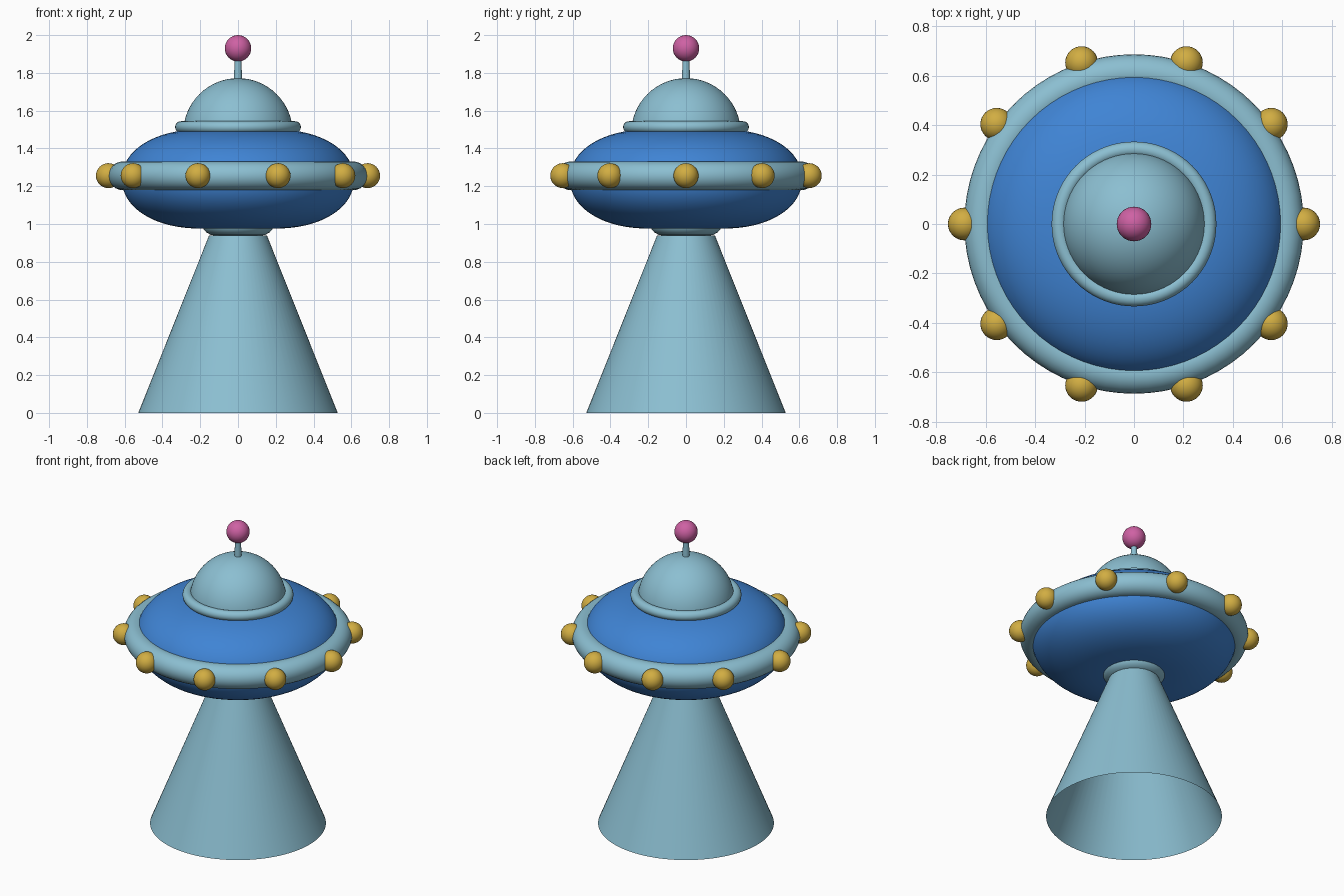
import bpy
import math

cube = bpy.data.objects.get("Cube")
if cube:
    bpy.data.objects.remove(cube, do_unlink=True)


def material(name, rgb):
    mat = bpy.data.materials.new(name)
    mat.use_nodes = True
    mat.diffuse_color = (*rgb, 1)
    mat.node_tree.nodes["Principled BSDF"].inputs["Base Color"].default_value = (*rgb, 1)
    return mat


PALE = material("pale blue", (0.26, 0.52, 0.64))
BLUE = material("strong blue", (0.05, 0.23, 0.66))
GOLD = material("gold", (0.64, 0.42, 0.055))
PINK = material("pink", (0.62, 0.12, 0.37))


def finish(obj, name, mat):
    """Name, colour and smooth a part."""
    obj.name = obj.data.name = name
    obj.data.materials.clear()
    obj.data.materials.append(mat)
    bpy.ops.object.select_all(action='DESELECT')
    obj.select_set(True)
    bpy.context.view_layer.objects.active = obj
    bpy.ops.object.shade_smooth_by_angle(angle=math.radians(40))
    return obj


def lathe(name, profile, mat, segments=72):
    """Spin an (r, z) profile, listed bottom to top, around the z axis."""
    verts, rings, faces = [], [], []
    for r, z in profile:
        count = 1 if r < 1e-6 else segments
        rings.append([len(verts) + i for i in range(count)])
        for i in range(count):
            a = 2 * math.pi * i / segments
            verts.append((r * math.cos(a), r * math.sin(a), z))
    for low, high in zip(rings, rings[1:]):
        for i in range(segments):
            j = (i + 1) % segments
            if len(low) == 1:
                faces.append((low[0], high[j], high[i]))
            elif len(high) == 1:
                faces.append((low[i], low[j], high[0]))
            else:
                faces.append((low[i], low[j], high[j], high[i]))
    mesh = bpy.data.meshes.new(name)
    mesh.from_pydata(verts, [], faces)
    obj = bpy.data.objects.new(name, mesh)
    bpy.context.collection.objects.link(obj)
    return finish(obj, name, mat)


def ring(name, major, minor, z, mat):
    bpy.ops.mesh.primitive_torus_add(major_radius=major, minor_radius=minor, location=(0, 0, z),
                                     major_segments=72, minor_segments=24)
    return finish(bpy.context.object, name, mat)


def ball(name, radius, location, mat):
    bpy.ops.mesh.primitive_uv_sphere_add(radius=radius, location=location,
                                         segments=32, ring_count=16)
    return finish(bpy.context.object, name, mat)


# Open beam cone, hollow underneath
lathe("beam_cone", [(0.528, 0), (0.153, 0.94)], PALE)

# Rounded collar where the beam leaves the hull
collar = [(0, 0.938), (0.12, 0.938), (0.145, 0.943), (0.168, 0.956),
          (0.184, 0.975), (0.19, 1.0)]
lathe("beam_collar", collar, PALE)

# Saucer hull: flat in the middle with an elliptical rim
hull = [(0, 0.976)]
for i in range(33):
    t = -math.pi / 2 + math.pi * i / 32
    c, s = max(math.cos(t), 0), math.sin(t)
    hull.append((0.2 + 0.415 * c ** 0.95,
                 1.238 + 0.262 * math.copysign(abs(s) ** 0.95, s)))
hull.append((0, 1.5))
lathe("saucer_hull", hull, BLUE)

# Band around the hull and its ten lamps
ring("hull_band", 0.61, 0.076, 1.255, PALE)
for i in range(10):
    a = math.radians(36 * i)
    ball(f"lamp_{i + 1}", 0.066, (0.686 * math.cos(a), 0.686 * math.sin(a), 1.256), GOLD)

# Cockpit dome with its base ring
dome = [(0.29 * math.cos(t), 1.482 + 0.29 * math.sin(t))
        for t in (math.pi / 2 * i / 16 for i in range(17))]
lathe("cockpit_dome", dome, PALE)
ring("dome_ring", 0.302, 0.031, 1.513, PALE)

# Antenna
lathe("antenna_stem", [(0.022, 1.74), (0.018, 1.88)], PALE, 24)
ball("antenna_ball", 0.07, (0, 0, 1.93), PINK)
